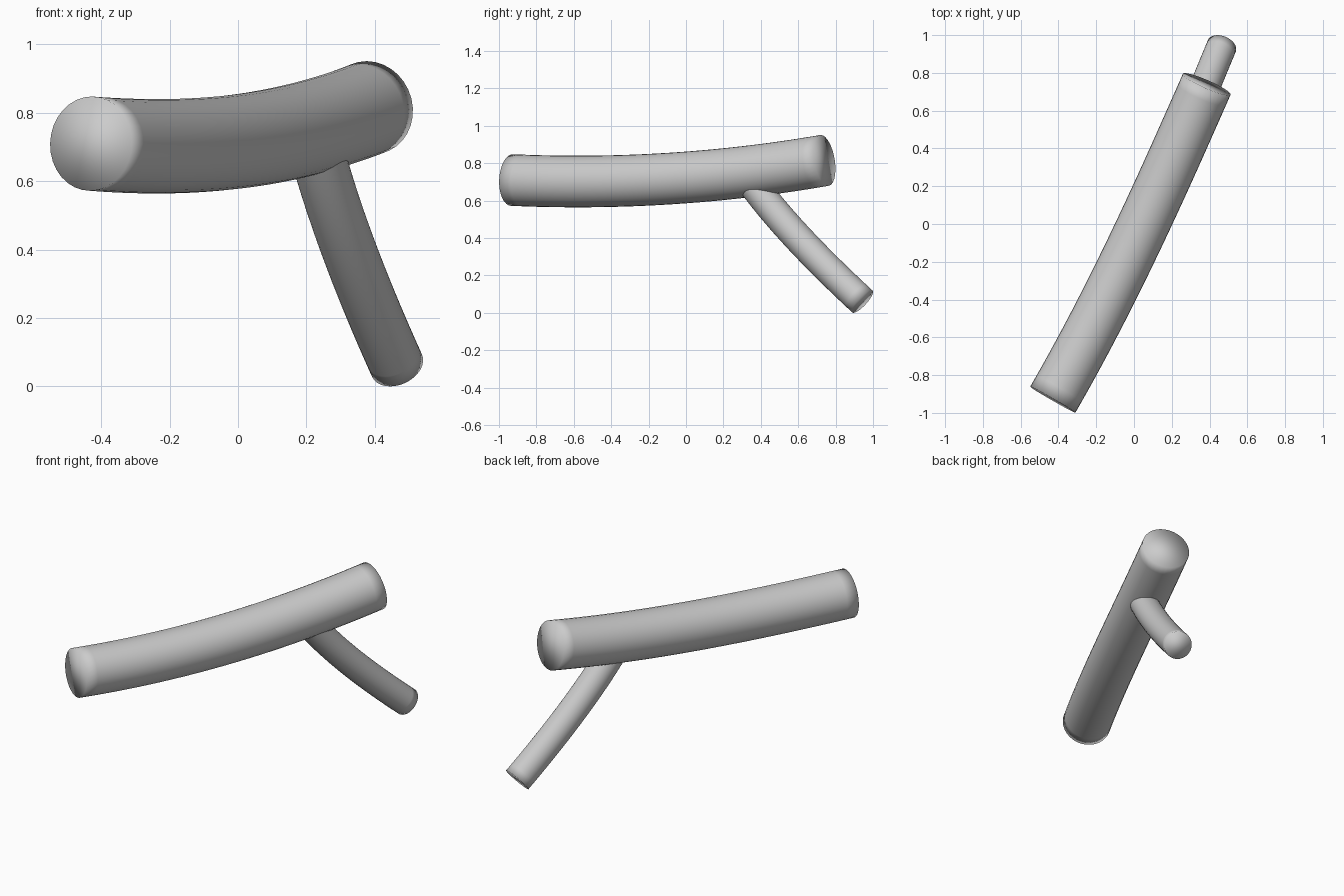
import bpy, bmesh, math
from mathutils import Vector

if "Cube" in bpy.data.objects:
    bpy.data.objects.remove(bpy.data.objects["Cube"])


def tube(name, ctrl, radius, sides=32, steps=28):
    """Flat-capped round tube swept along a cubic Bezier path."""
    p0, p1, p2, p3 = [Vector(c) for c in ctrl]
    bm = bmesh.new()
    rings = []
    for i in range(steps + 1):
        t = i / steps
        u = 1 - t
        pos = u**3 * p0 + 3*u*u*t * p1 + 3*u*t*t * p2 + t**3 * p3
        tan = (u*u * (p1 - p0) + 2*u*t * (p2 - p1) + t*t * (p3 - p2)).normalized()
        side = tan.cross(Vector((0, 0, 1))).normalized()
        up = side.cross(tan)
        ring = []
        for k in range(sides):
            a = 2 * math.pi * k / sides
            ring.append(bm.verts.new(pos + radius * (math.cos(a) * side + math.sin(a) * up)))
        rings.append(ring)
    for a, b in zip(rings, rings[1:]):
        for k in range(sides):
            n = (k + 1) % sides
            bm.faces.new((a[k], a[n], b[n], b[k]))
    bm.faces.new(rings[0])
    bm.faces.new(rings[-1])
    bmesh.ops.recalc_face_normals(bm, faces=bm.faces)
    for f in bm.faces:
        f.smooth = True
    mesh = bpy.data.meshes.new(name)
    bm.to_mesh(mesh)
    bm.free()
    obj = bpy.data.objects.new(name, mesh)
    bpy.context.collection.objects.link(obj)
    return obj


# Thick, gently bowed main limb
tube("main_limb", [(-0.43, -0.93, 0.71), (-0.107, -0.37, 0.685),
                   (0.143, 0.19, 0.72), (0.385, 0.74, 0.815)], 0.138)

# Thinner side branch, starting inside the limb and reaching the ground
start, bend, end = Vector((0.21, 0.30, 0.77)), Vector((0.28, 0.50, 0.47)), Vector((0.465, 0.943, 0.061))
tube("side_branch", [start, start.lerp(bend, 2/3), end.lerp(bend, 2/3), end], 0.08)
